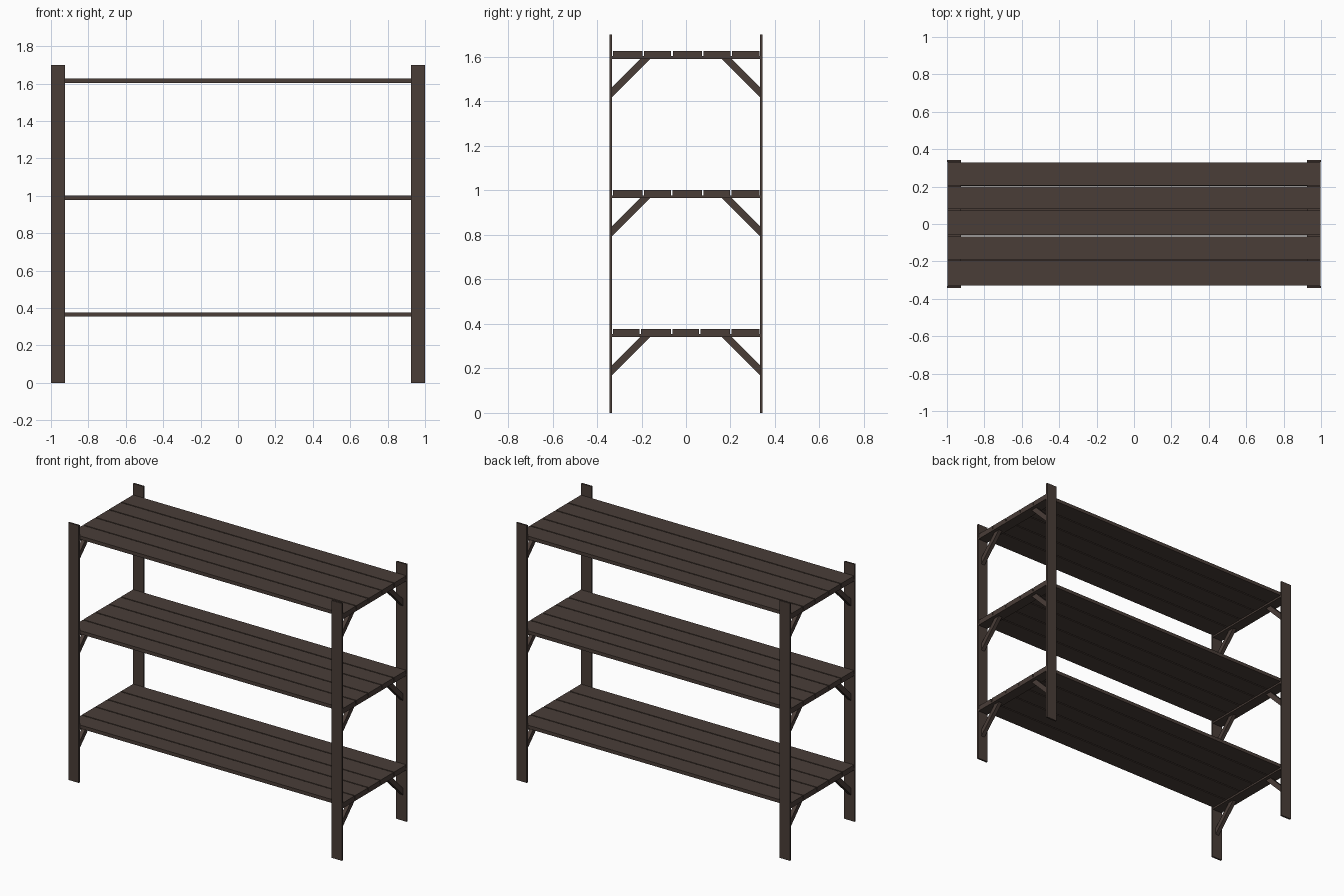
import bpy, bmesh

if "Cube" in bpy.data.objects:
    bpy.data.objects.remove(bpy.data.objects["Cube"])

wood = bpy.data.materials.new("dark brown wood")
wood.diffuse_color = (0.067, 0.047, 0.039, 1)
wood.use_nodes = True
wood.node_tree.nodes["Principled BSDF"].inputs["Base Color"].default_value = wood.diffuse_color


def extrude_profile(name, profile, x0, x1):
    """Extrude a closed (y, z) outline along x."""
    bm = bmesh.new()
    face = bm.faces.new([bm.verts.new((x0, y, z)) for y, z in profile])
    ext = bmesh.ops.extrude_face_region(bm, geom=[face])
    verts = [g for g in ext["geom"] if isinstance(g, bmesh.types.BMVert)]
    bmesh.ops.translate(bm, verts=verts, vec=(x1 - x0, 0, 0))
    bmesh.ops.recalc_face_normals(bm, faces=bm.faces)
    mesh = bpy.data.meshes.new(name)
    bm.to_mesh(mesh)
    bm.free()
    mesh.materials.append(wood)
    ob = bpy.data.objects.new(name, mesh)
    bpy.context.collection.objects.link(ob)
    return ob


def box(name, x0, x1, y0, y1, z0, z1):
    return extrude_profile(name, [(y0, z0), (y1, z0), (y1, z1), (y0, z1)], x0, x1)


# Four flat upright posts
for sx, side in ((-1, "left"), (1, "right")):
    for sy, end in ((-1, "front"), (1, "back")):
        xs = sorted((sx * 0.924, sx * 1.0))
        ys = sorted((sy * 0.332, sy * 0.343))
        box(f"{end}_{side}_post", *xs, *ys, 0, 1.70)

# Shelves: top height and the slightly uneven gaps between boards
shelves = [
    ("lower", 0.377, (-0.206, -0.065, 0.061, 0.201)),
    ("middle", 1.001, (-0.193, -0.065, 0.076, 0.201)),
    ("upper", 1.626, (-0.192, -0.063, 0.076, 0.203)),
]
gap = 0.0035
for label, top, gaps in shelves:
    # Five long boards
    edges = (-0.332 - gap + 0.004,) + gaps + (0.33 + gap,)
    for i in range(5):
        box(f"{label}_board_{i + 1}", -0.998, 0.998,
            edges[i] + gap, edges[i + 1] - gap, top - 0.023, top)
    under = top - 0.035
    for sx, side in ((-1, "left"), (1, "right")):
        # Cross bar beneath the board ends
        xs = sorted((sx * 0.926, sx * 0.998))
        box(f"{label}_{side}_crossbar", *xs, -0.332, 0.332, under, top - 0.023)
        # Diagonal braces down to the posts
        for sy, end in ((-1, "front"), (1, "back")):
            outline = [(sy * 0.16, under), (sy * 0.205, under),
                       (sy * 0.333, under - 0.128), (sy * 0.333, under - 0.173)]
            xb = sx * 0.962
            extrude_profile(f"{label}_{end}_{side}_brace", outline, xb - 0.013, xb + 0.013)
